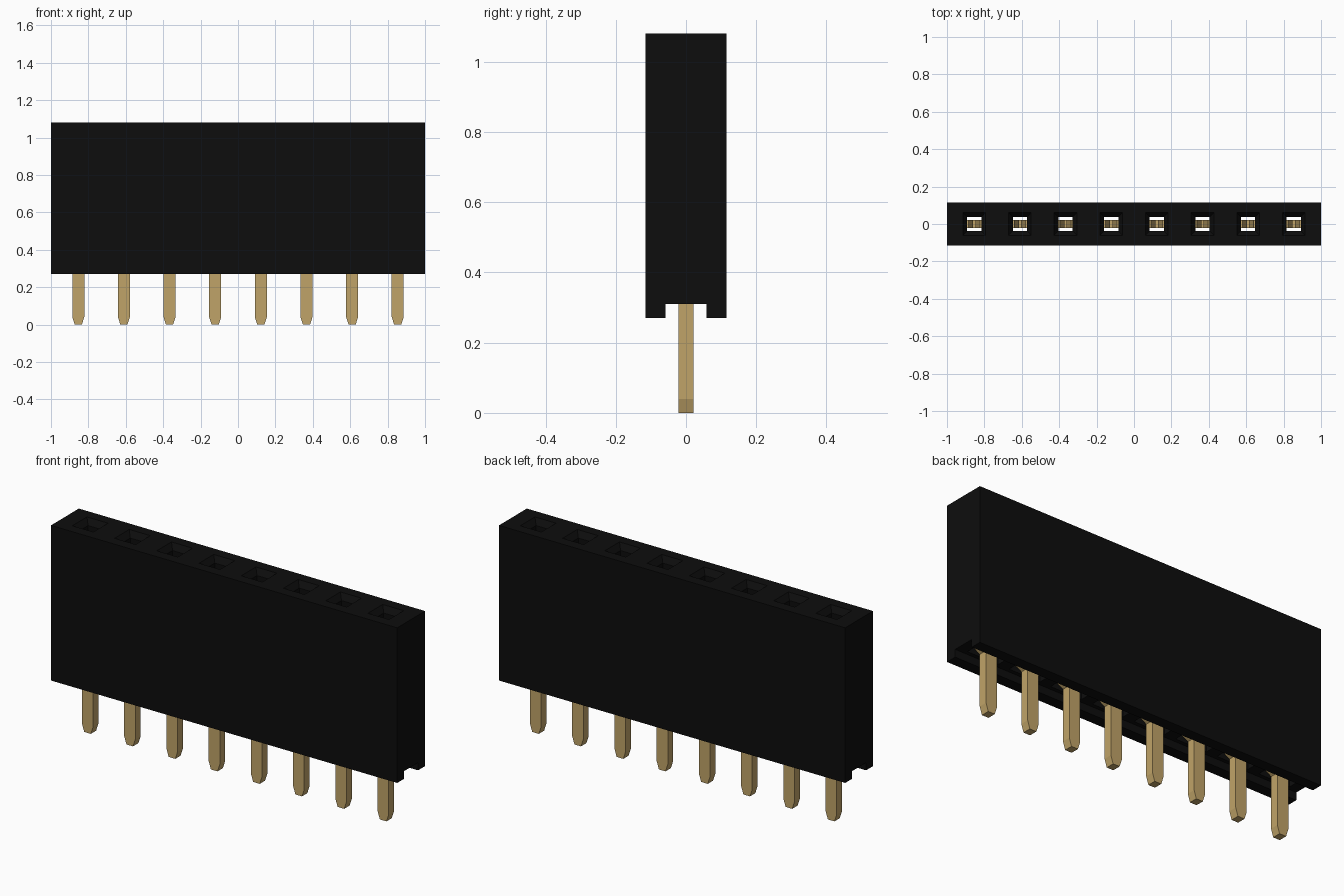
import bpy
import bmesh

cube = bpy.data.objects.get("Cube")
if cube:
    bpy.data.objects.remove(cube, do_unlink=True)

COUNT, PITCH = 8, 0.244
TOP, BOTTOM = 1.08, 0.27


def material(name, rgb, roughness):
    m = bpy.data.materials.new(name)
    m.use_nodes = True
    m.diffuse_color = (*rgb, 1)
    bsdf = m.node_tree.nodes["Principled BSDF"]
    bsdf.inputs["Base Color"].default_value = (*rgb, 1)
    bsdf.inputs["Roughness"].default_value = roughness
    return m


black = material("black plastic", (0.004, 0.004, 0.004), 0.6)
gold = material("gold metal", (0.53, 0.37, 0.14), 0.5)


def make_object(name, bm, mat):
    bmesh.ops.recalc_face_normals(bm, faces=bm.faces)
    mesh = bpy.data.meshes.new(name)
    bm.to_mesh(mesh)
    bm.free()
    mesh.materials.append(mat)
    obj = bpy.data.objects.new(name, mesh)
    bpy.context.collection.objects.link(obj)
    return obj


def loft(bm, rings):
    """Closed solid through rings of equal point count."""
    loops = [[bm.verts.new(p) for p in ring] for ring in rings]
    n = len(loops[0])
    for a, b in zip(loops, loops[1:]):
        for i in range(n):
            j = (i + 1) % n
            bm.faces.new((a[i], a[j], b[j], b[i]))
    bm.faces.new(loops[0][::-1])
    bm.faces.new(loops[-1])


def rectangle(cx, z, hx, hy):
    return [(cx - hx, -hy, z), (cx + hx, -hy, z), (cx + hx, hy, z), (cx - hx, hy, z)]


centres = [(i - (COUNT - 1) / 2) * PITCH for i in range(COUNT)]

# Housing: block with a channel along its underside
half = [(0.058, 0.31), (0.058, BOTTOM), (0.115, BOTTOM), (0.115, TOP)]
outline = half + [(-y, z) for y, z in reversed(half)]
bm = bmesh.new()
loft(bm, [[(x, y, z) for y, z in outline] for x in (-1, 1)])
housing = make_object("housing", bm, black)

# Cavities: wide slot below, square mouth and funnel on top
bm = bmesh.new()
for cx in centres:
    loft(bm, [rectangle(cx, *r) for r in (
        (0.2, 0.09, 0.038), (0.96, 0.09, 0.038), (0.98, 0.038, 0.037),
        (1.05, 0.038, 0.037), (1.09, 0.068, 0.068))])
cutter = make_object("cavity_cutter", bm, black)
cutter.hide_render = True
cutter.hide_viewport = True
cutter.display_type = "WIRE"

cut = housing.modifiers.new("cavities", "BOOLEAN")
cut.operation = "DIFFERENCE"
cut.solver = "EXACT"
cut.object = cutter

# Contacts: tapered pin, shoulder and two sprung tines in one flat blank
side = [(0.019, 0), (0.032, 0.04), (0.032, 0.31), (0.085, 0.34), (0.085, 0.45),
        (0.03, 0.82), (0.045, 0.94), (0.03, 0.94), (0.006, 0.82), (0.05, 0.46)]
blank = side + [(-x, z) for x, z in reversed(side)]
for number, cx in enumerate(centres, 1):
    bm = bmesh.new()
    loft(bm, [[(cx + x, y, z) for x, z in blank] for y in (-0.022, 0.022)])
    make_object(f"contact_pin_{number}", bm, gold)
